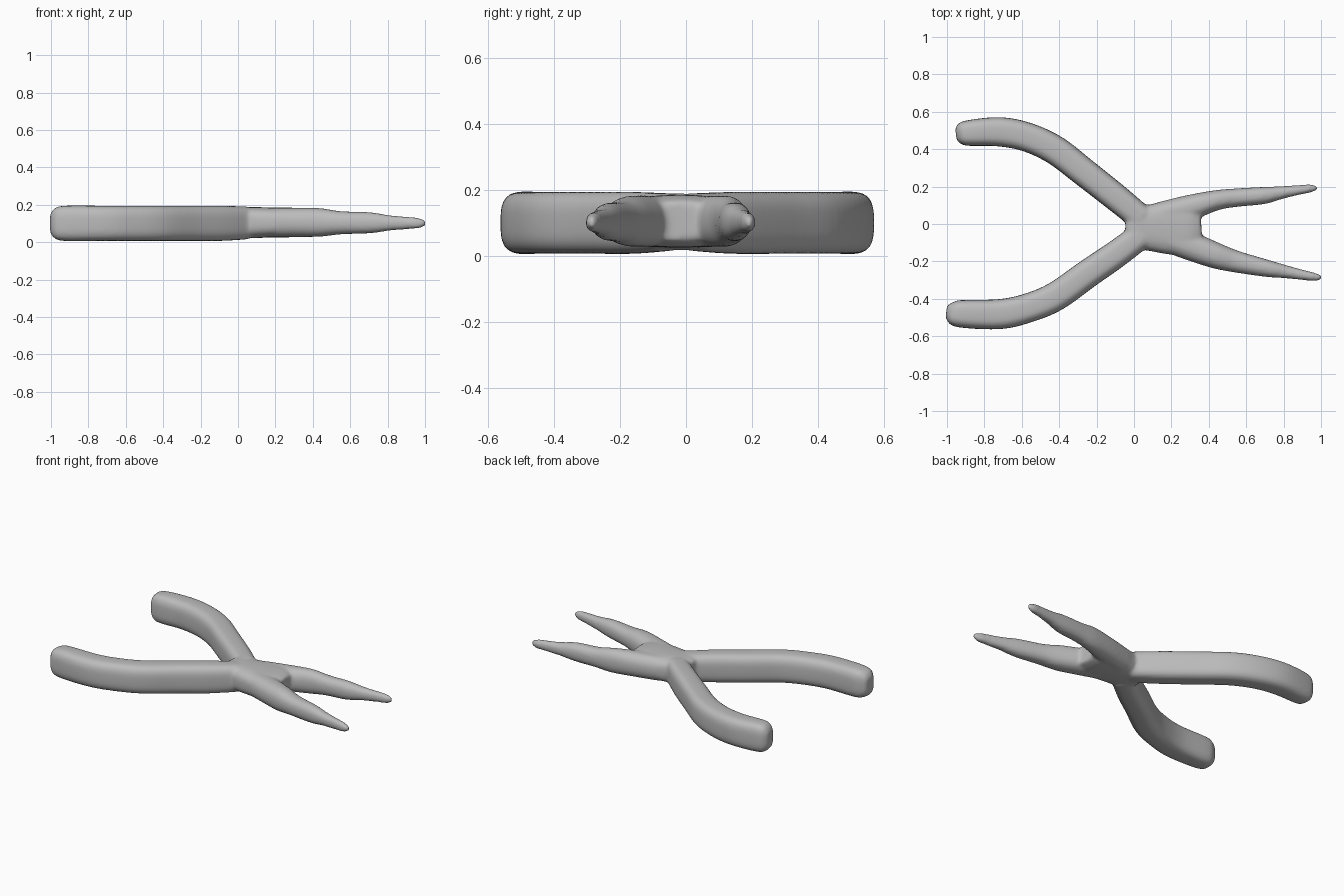
import bpy, bmesh, math
from mathutils import Vector

grey = bpy.data.materials.new("soft grey")
grey.diffuse_color = (0.5, 0.5, 0.5, 1)

bm = bmesh.new()


def spline(pts, steps=5):
    """Smooth the stations with a Catmull-Rom curve."""
    p = [Vector(q) for q in pts]
    p = [p[0]] + p + [p[-1]]
    out = []
    for i in range(1, len(p) - 2):
        a, b, c, d = p[i - 1:i + 3]
        for k in range(steps):
            t = k / steps
            out.append(0.5 * (2 * b + (c - a) * t + (2 * a - 5 * b + 4 * c - d) * t * t
                              + (3 * b - a - 3 * c + d) * t ** 3))
    return out + [p[-1]]


def sweep(stations, power, sides=32):
    """Loft rounded sections; a station is x, y, half width, z centre, half height."""
    pts = spline([Vector(s) for s in stations])
    rings = []
    for i, p in enumerate(pts):
        a, b = pts[max(i - 1, 0)], pts[min(i + 1, len(pts) - 1)]
        side = Vector((-(b[1] - a[1]), b[0] - a[0], 0)).normalized()
        ring = []
        for k in range(sides):
            t = 2 * math.pi * k / sides
            u, v = (math.copysign(abs(f) ** (2 / power), f) for f in (math.cos(t), math.sin(t)))
            ring.append(bm.verts.new(Vector((p[0], p[1], p[3] + v * p[4])) + side * u * p[2]))
        rings.append(ring)
    for r, s in zip(rings, rings[1:]):
        for k in range(sides):
            j = (k + 1) % sides
            bm.faces.new((r[k], r[j], s[j], s[k]))
    bm.faces.new(rings[0][::-1])
    bm.faces.new(rings[-1])


# Curved handles with blunt rounded ends
Z, H = 0.101, 0.094
sweep([(-0.952, 0.48, 0.03, Z, 0.045), (-0.935, 0.482, 0.052, Z, 0.075),
       (-0.89, 0.486, 0.068, Z, H), (-0.72, 0.493, 0.078, Z, H),
       (-0.57, 0.464, 0.078, Z, H), (-0.42, 0.394, 0.078, Z, H),
       (-0.27, 0.279, 0.076, Z, H), (-0.1, 0.145, 0.074, Z, H),
       (0.04, 0.03, 0.07, Z + 0.002, 0.088)], 3.2)
sweep([(-1.004, -0.472, 0.03, Z, 0.045), (-0.985, -0.474, 0.052, Z, 0.075),
       (-0.93, -0.48, 0.073, Z, H), (-0.72, -0.482, 0.08, Z, H),
       (-0.57, -0.45, 0.078, Z, H), (-0.42, -0.388, 0.078, Z, H),
       (-0.25, -0.268, 0.076, Z, H), (-0.1, -0.165, 0.074, Z, H),
       (0.04, -0.06, 0.07, Z + 0.002, 0.088)], 3.2)

# Pivot block where the arms cross
sweep([(-0.045, -0.01, 0.03, 0.104, 0.07), (0.0, -0.015, 0.105, 0.104, 0.085),
       (0.08, -0.02, 0.123, 0.105, 0.083), (0.2, -0.018, 0.146, 0.106, 0.08),
       (0.3, -0.018, 0.14, 0.106, 0.078), (0.36, -0.016, 0.08, 0.106, 0.06)], 3)

# Tapering jaws
sweep([(0.15, 0.05, 0.07, 0.105, 0.078), (0.3, 0.088, 0.068, 0.106, 0.078),
       (0.44, 0.127, 0.054, 0.106, 0.076), (0.55, 0.141, 0.049, 0.104, 0.062),
       (0.69, 0.152, 0.046, 0.104, 0.057), (0.79, 0.168, 0.034, 0.103, 0.041),
       (0.88, 0.182, 0.026, 0.103, 0.033), (0.945, 0.19, 0.021, 0.102, 0.028),
       (0.98, 0.194, 0.01, 0.102, 0.014)], 2.3)
sweep([(0.15, -0.07, 0.07, 0.105, 0.078), (0.3, -0.118, 0.076, 0.106, 0.078),
       (0.44, -0.17, 0.069, 0.106, 0.076), (0.55, -0.202, 0.058, 0.104, 0.062),
       (0.71, -0.237, 0.046, 0.104, 0.056), (0.81, -0.255, 0.035, 0.103, 0.041),
       (0.9, -0.272, 0.027, 0.103, 0.034), (0.965, -0.283, 0.022, 0.102, 0.028),
       (1.004, -0.286, 0.01, 0.102, 0.014)], 2.3)

bmesh.ops.recalc_face_normals(bm, faces=bm.faces)
mesh = bpy.data.meshes.new("pliers")
bm.to_mesh(mesh)
bm.free()
mesh.materials.append(grey)
pliers = bpy.data.objects.new("pliers", mesh)
bpy.context.collection.objects.link(pliers)

# Fuse everything into one skin and soften the joints
remesh = pliers.modifiers.new("fuse", 'REMESH')
remesh.mode = 'VOXEL'
remesh.voxel_size = 0.01
remesh.use_smooth_shade = True
soften = pliers.modifiers.new("soften", 'SMOOTH')
soften.factor = 0.5
soften.iterations = 8
